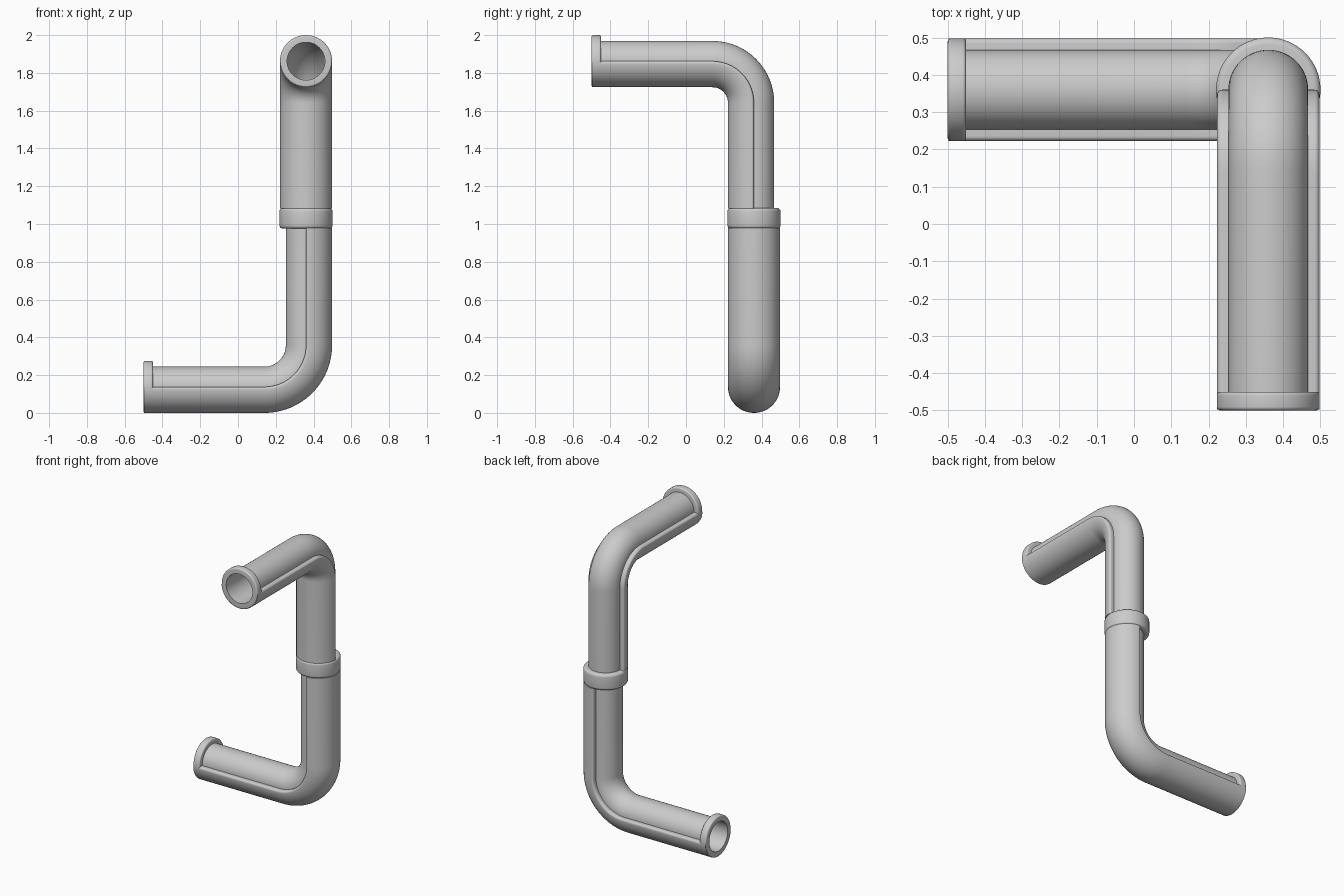
import bpy, bmesh
from math import sin, cos, pi, acos

if "Cube" in bpy.data.objects:
    bpy.data.objects.remove(bpy.data.objects["Cube"])

AXIS = 0.36      # x and y of the vertical run
LOW = 0.138      # height of the lower horizontal run
BEND = 0.22      # centreline bend radius
BORE, TUBE, SHELL, COLLAR = 0.1, 0.107, 0.138, 0.14
SIDES = 64

grey = bpy.data.materials.new("grey metal")
grey.use_nodes = True
grey.diffuse_color = (0.6, 0.6, 0.6, 1)
grey.node_tree.nodes["Principled BSDF"].inputs["Base Color"].default_value = (0.6, 0.6, 0.6, 1)


def lower(u, side, z):
    return (u, AXIS + side, z)


def upper(u, side, z):
    return (AXIS + side, u, 2 - z)


def path(start, end):
    """Elbow stations: u, z and the outward direction of the bend."""
    pts = [(start, LOW, 0, -1)]
    for i in range(25):
        t = pi / 2 * i / 24
        pts.append((AXIS - BEND + BEND * sin(t), LOW + BEND - BEND * cos(t), sin(t), -cos(t)))
    pts.append((AXIS, end, 1, 0))
    return pts


def circle(r):
    return [(r * cos(2 * pi * i / SIDES), r * sin(2 * pi * i / SIDES)) for i in range(SIDES)]


def half_shell(sign):
    """Crescent section with rounded lips; sign picks the side of the bend."""
    c = 0.013
    d = SHELL - c
    a0 = acos(c / d)
    half = [(SHELL * cos(a0 * i / 16), SHELL * sin(a0 * i / 16)) for i in range(17)]
    for i in range(1, 7):
        t = a0 + (pi - a0) * i / 6
        half.append((c + c * cos(t), d * sin(a0) + c * sin(t)))
    inner = TUBE - 0.004
    half += [(inner * sin(pi / 2 * i / 12), inner * cos(pi / 2 * i / 12)) for i in range(13)]
    loop = half + [(a, -b) for a, b in half[-2:0:-1]]
    return [(sign * a, b) for a, b in loop]


def finish(name, bm):
    bmesh.ops.recalc_face_normals(bm, faces=bm.faces)
    mesh = bpy.data.meshes.new(name)
    bm.to_mesh(mesh)
    bm.free()
    mesh.materials.append(grey)
    ob = bpy.data.objects.new(name, mesh)
    bpy.context.collection.objects.link(ob)
    bpy.ops.object.select_all(action='DESELECT')
    ob.select_set(True)
    bpy.context.view_layer.objects.active = ob
    bpy.ops.object.shade_smooth_by_angle(angle=0.6)


def skin(bm, rings, closed=False):
    n = len(rings[0])
    pairs = list(zip(rings, rings[1:]))
    if closed:
        pairs.append((rings[-1], rings[0]))
    for p, q in pairs:
        for i in range(n):
            j = (i + 1) % n
            bm.faces.new((p[i], p[j], q[j], q[i]))


def sweep(bm, section, stations, place):
    return [[bm.verts.new(place(u + a * du, b, z + a * dz)) for a, b in section]
            for u, z, du, dz in stations]


def tube(name, place):
    bm = bmesh.new()
    stations = path(-0.49, 1.0)
    outer = sweep(bm, circle(TUBE), stations, place)
    inner = sweep(bm, circle(BORE), stations, place)
    skin(bm, outer + inner[::-1], closed=True)
    finish(name, bm)


def shell(name, sign, place):
    bm = bmesh.new()
    rings = sweep(bm, half_shell(sign), path(-0.497, 0.978 if place is lower else 2 - 1.082), place)
    skin(bm, rings)
    bm.faces.new(rings[0])
    bm.faces.new(rings[-1])
    finish(name, bm)


def ring(name, radius, length, round_, place):
    """Hollow ring with rounded outer edges; place maps (along, a, b)."""
    prof = [(0, BORE)]
    for i in range(6):
        t = pi / 2 * i / 5
        prof.append((round_ * (1 - cos(t)), radius - round_ * (1 - sin(t))))
    prof += [(length - s, r) for s, r in prof[::-1]]
    bm = bmesh.new()
    rings = [[bm.verts.new(place(s, a, b)) for a, b in circle(r)] for s, r in prof]
    skin(bm, rings, closed=True)
    finish(name, bm)


# Bent pipes with a thicker half: outside of the lower bend, inside of the upper
tube("lower_pipe", lower)
tube("upper_pipe", upper)
shell("lower_half_shell", 1, lower)
shell("upper_half_shell", -1, upper)

# End flanges and the joining collar
ring("lower_flange", SHELL, 0.05, 0.01, lambda s, a, b: lower(-0.5 + s, b, LOW + a))
ring("upper_flange", SHELL, 0.05, 0.01, lambda s, a, b: upper(-0.5 + s, b, LOW + a))
ring("collar", COLLAR, 0.11, 0.018, lambda s, a, b: (AXIS + a, AXIS + b, 0.975 + s))
